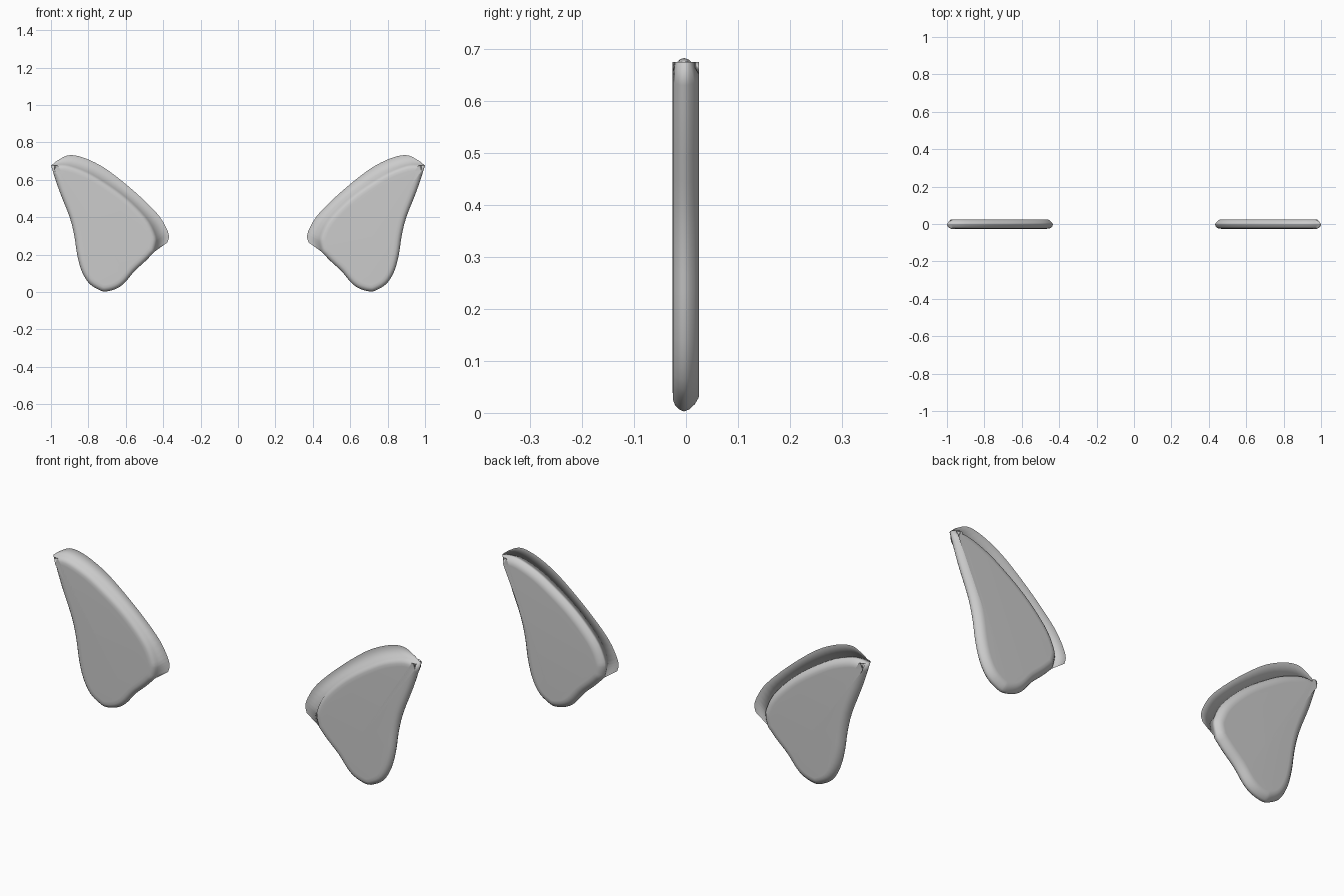
import bpy
import bmesh
from mathutils import Vector

if "Cube" in bpy.data.objects:
    bpy.data.objects.remove(bpy.data.objects["Cube"])

grey = bpy.data.materials.new("plain grey")
grey.diffuse_color = (0.6, 0.6, 0.6, 1)
grey.use_nodes = True
grey.node_tree.nodes["Principled BSDF"].inputs["Base Color"].default_value = grey.diffuse_color

# Control points (x, z) of the left panel: free edge, edge under the flange, flange rim
FREE = [(-1, .675), (-.955, .54), (-.90, .40), (-.875, .30), (-.86, .20), (-.835, .11),
        (-.795, .045), (-.74, .01), (-.705, .003), (-.65, .018), (-.605, .05),
        (-.555, .11), (-.495, .165), (-.447, .215)]
JOINED = [(-.447, .215), (-.435, .26), (-.437, .30), (-.473, .377), (-.543, .457),
          (-.623, .527), (-.714, .59), (-.805, .643), (-.90, .678), (-.955, .683), (-1, .675)]
RIM = [(-.377, .265), (-.369, .297), (-.382, .34), (-.42, .404), (-.484, .473),
       (-.58, .56), (-.687, .645), (-.767, .693), (-.848, .725), (-.912, .73), (-.97, .70)]
RIDGE_Y = -.004
# Edge rounding as (inset, y), from the ridge to the flat face
FRONT = [(.004, -.013), (.012, -.021), (.022, -.025), (.036, -.0255)]
BACK = [(.004, .006), (.014, .017), (.027, .0245), (.040, .025)]


def spline(points, steps=3):
    """Smooth open curve through the points."""
    p = [Vector(q) for q in points]
    p = [2 * p[0] - p[1]] + p + [2 * p[-1] - p[-2]]
    out = []
    for a, b, c, d in zip(p, p[1:], p[2:], p[3:]):
        for k in range(steps):
            t = k / steps
            out.append(.5 * (2 * b + (c - a) * t + (2 * a - 5 * b + 4 * c - d) * t * t
                             + (3 * b - a - 3 * c + d) * t ** 3))
    return out + [p[-2]]


def inset(loop, distance):
    """Move a closed outline inwards."""
    out = []
    for i, q in enumerate(loop):
        t = (loop[(i + 1) % len(loop)] - loop[i - 1]).normalized()
        out.append(q + Vector((-t.y, t.x)) * distance)
    return out


def build_panel(name, side):
    bm = bmesh.new()

    def ring(points, y):
        return [bm.verts.new((side * q.x, y, q.y)) for q in points]

    def face(verts):
        f = bm.faces.new(verts if side > 0 else verts[::-1])
        f.smooth = True

    free, joined = spline(FREE), spline(JOINED)
    outline = free[:-1] + joined[:-1]
    n = len(outline)
    ridge = ring(outline, RIDGE_Y)

    # Rounded edge and flat face on the front and the back
    for profile, front in ((FRONT, True), (BACK, False)):
        last = ridge
        for distance, y in profile:
            new = ring(inset(outline, distance), y)
            for i in range(n):
                j = (i + 1) % n
                quad = [last[i], last[j], new[j], new[i]]
                face(quad if front else quad[::-1])
            last = new
        face(last if front else last[::-1])

    # Thin flange growing from the ridge
    root = ridge[len(free) - 1:] + [ridge[0]]
    rim = ring(spline(RIM), RIDGE_Y)
    for i in range(len(root) - 1):
        face([root[i], rim[i], rim[i + 1], root[i + 1]])

    mesh = bpy.data.meshes.new(name)
    bm.to_mesh(mesh)
    bm.free()
    mesh.materials.append(grey)
    bpy.context.collection.objects.link(bpy.data.objects.new(name, mesh))


build_panel("left_flanged_panel", 1)
build_panel("right_flanged_panel", -1)
